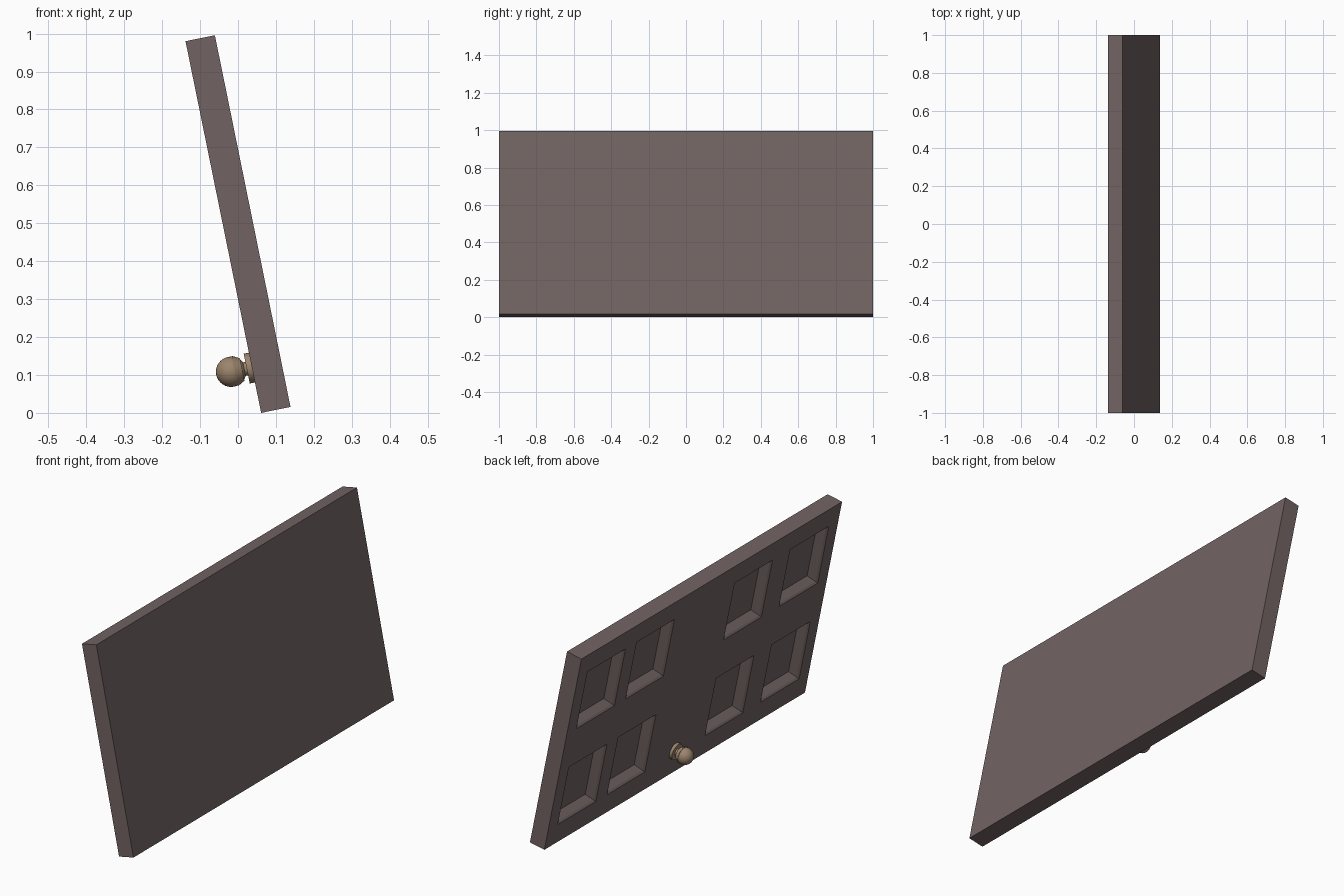
import bpy, bmesh, math
from mathutils import Matrix, Vector

if "Cube" in bpy.data.objects:
    bpy.data.objects.remove(bpy.data.objects["Cube"])

# Local frame: X = out of the panelled face, Y = along the width, Z = up the door
TILT = math.radians(11.5)
THICK = 0.079
u = Vector((-math.sin(TILT), 0, math.cos(TILT)))
n = Vector((-math.cos(TILT), 0, -math.sin(TILT)))
FRAME = Matrix((
    (n.x, 0, u.x, 0.061),
    (0, 1, 0, 0),
    (n.z, 0, u.z, 0),
    (0, 0, 0, 1)))


def material(name, color):
    m = bpy.data.materials.new(name)
    m.diffuse_color = (*color, 1)
    m.use_nodes = True
    m.node_tree.nodes["Principled BSDF"].inputs["Base Color"].default_value = m.diffuse_color
    return m


def make(name, bm, mat, smooth=False):
    bm.transform(FRAME)
    bmesh.ops.recalc_face_normals(bm, faces=bm.faces)
    me = bpy.data.meshes.new(name)
    bm.to_mesh(me)
    bm.free()
    ob = bpy.data.objects.new(name, me)
    bpy.context.collection.objects.link(ob)
    me.materials.append(mat)
    if smooth:
        bpy.context.view_layer.objects.active = ob
        ob.select_set(True)
        bpy.ops.object.shade_smooth_by_angle(angle=math.radians(35))
        ob.select_set(False)


wood = material("dark_wood", (0.165, 0.125, 0.122))
brass = material("dull_brass", (0.33, 0.23, 0.15))

# Door slab: gridded front face, recessed panels, closed back and edges
ys = [-1, -0.926, -0.63, -0.494, -0.204, 0.258, 0.548, 0.634, 0.926, 1]
zs = [0, 0.102, 0.403, 0.604, 0.902, 1.0]
bm = bmesh.new()
grid = [[bm.verts.new((0, y, z)) for z in zs] for y in ys]
panels = []
for i in range(len(ys) - 1):
    for j in range(len(zs) - 1):
        f = bm.faces.new((grid[i][j], grid[i + 1][j], grid[i + 1][j + 1], grid[i][j + 1]))
        if i % 2 and j % 2:
            panels.append(f)
rim = [e for e in bm.edges if e.is_boundary]
ext = bmesh.ops.extrude_edge_only(bm, edges=rim)["geom"]
bmesh.ops.translate(bm, verts=[g for g in ext if isinstance(g, bmesh.types.BMVert)], vec=(-THICK, 0, 0))
bmesh.ops.holes_fill(bm, edges=[e for e in bm.edges if e.is_boundary], sides=0)
bmesh.ops.recalc_face_normals(bm, faces=bm.faces)

# Panels: narrow lip, then a sloped moulding down to the panel floor
for thickness, depth in ((0.008, -0.008), (0.02, -0.036)):
    bmesh.ops.inset_individual(bm, faces=panels, thickness=thickness, depth=depth, use_even_offset=True)
make("door_slab", bm, wood)


def turned(name, profile, steps=32):
    """Lathe (out, radius) points around the knob axis."""
    b = bmesh.new()
    vs = [b.verts.new((x, 0, r)) for x, r in profile]
    es = [b.edges.new(p) for p in zip(vs, vs[1:])]
    bmesh.ops.spin(b, geom=vs + es, cent=(0, 0, 0), axis=(1, 0, 0), angle=math.tau, steps=steps)
    bmesh.ops.remove_doubles(b, verts=b.verts, dist=1e-5)
    b.transform(Matrix.Translation((0, 0.035, 0.122)))
    make(name, b, brass, True)


# Knob: rose plate, neck with flared collar, ball
turned("knob_rose", [(-0.002, 0), (-0.002, 0.04), (0.014, 0.04), (0.014, 0)])
turned("knob_neck", [(0.01, 0), (0.01, 0.018), (0.026, 0.018), (0.026, 0.03), (0.046, 0.041), (0.046, 0)])
turned("knob_ball", [(0.056 - 0.04 * math.cos(math.pi * k / 16), 0.04 * math.sin(math.pi * k / 16))
                     for k in range(17)])
